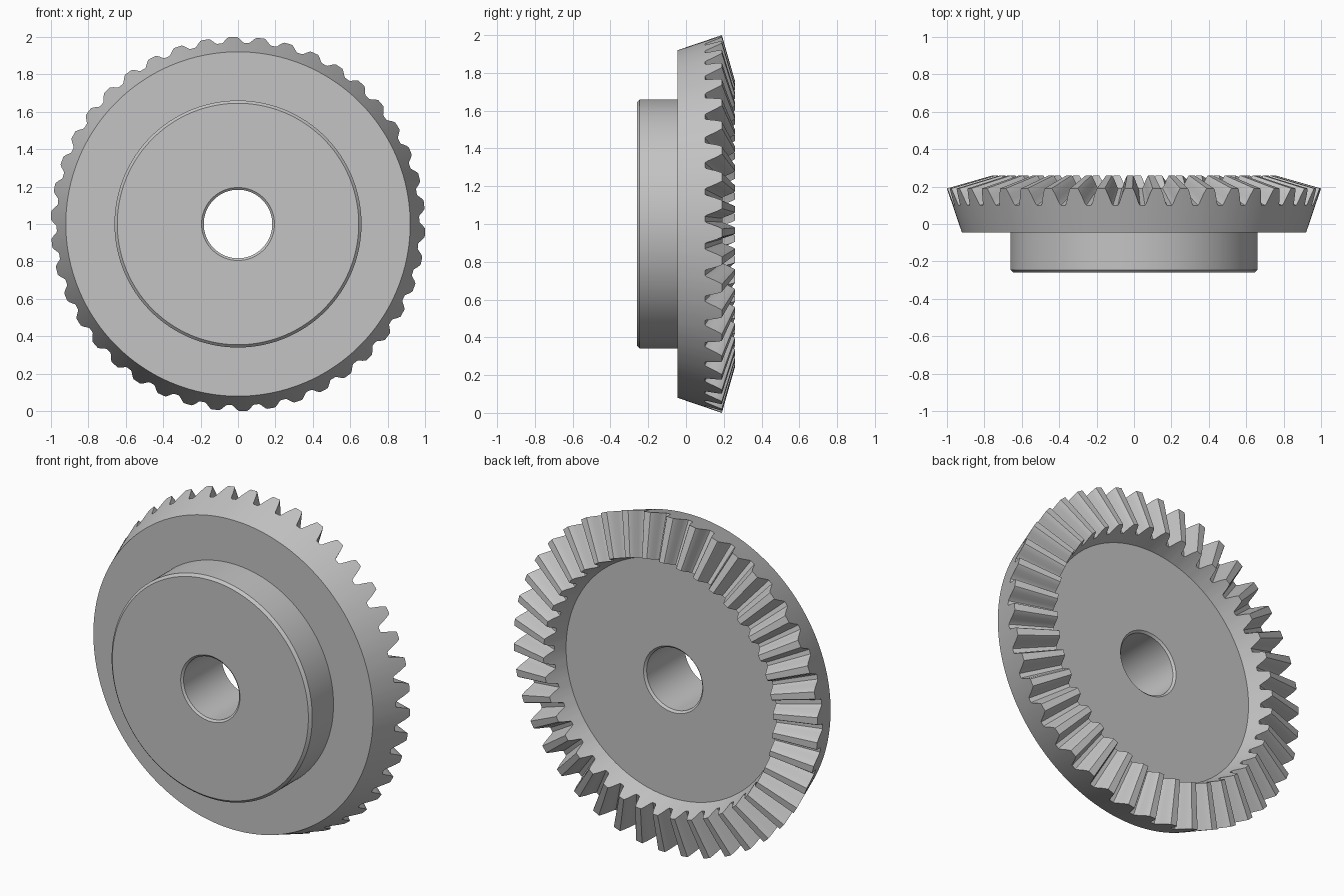
import bpy, bmesh, math
from mathutils import Vector

cube = bpy.data.objects.get("Cube")
if cube:
    bpy.data.objects.remove(cube, do_unlink=True)

TEETH = 42
PITCH = 2 * math.pi / TEETH
PHASE = math.radians(91.6)

# One tooth across a pitch: (fraction of pitch, fraction of tooth height)
HALF = [(0.41, 0), (0.365, 0.1), (0.31, 0.35), (0.245, 0.65), (0.165, 0.95), (0.14, 1)]
TOOTH = [(-a, h) for a, h in HALF] + [(0, 1)] + [(a, h) for a, h in reversed(HALF)] + [(0.5, 0)]

# Closed section of the wheel: (y, radius) at the tooth root, and at the tooth tip
PLAIN_FRONT = [(-0.25, 0.183), (-0.26, 0.195), (-0.26, 0.645), (-0.245, 0.66),
               (-0.045, 0.66), (-0.045, 0.92)]
PLAIN_BACK = [(0.12, 0.705), (0.12, 0.195), (0.108, 0.183)]
OUTER_END = ((0.10, 0.969), (0.19, 1.0))
INNER_END = ((0.192, 0.73), (0.26, 0.755))
section = [(p, p) for p in PLAIN_FRONT] + [OUTER_END, INNER_END] + [(p, p) for p in PLAIN_BACK]


def ring(bm, root, tip):
    """Loop of vertices about the wheel axis, following the tooth outline."""
    verts = []
    for i in range(TEETH):
        for a, h in TOOTH:
            t = PHASE + (i + a) * PITCH
            y, r = Vector(root).lerp(Vector(tip), h)
            verts.append(bm.verts.new((r * math.cos(t), y, 1 + r * math.sin(t))))
    return verts


# Bevel gear: hub, flange, teeth, recessed back and bore as one surface
bm = bmesh.new()
rings = [ring(bm, root, tip) for root, tip in section]
count = len(rings[0])
for k, a in enumerate(rings):
    b = rings[(k + 1) % len(rings)]
    for i in range(count):
        j = (i + 1) % count
        bm.faces.new((a[i], a[j], b[j], b[i]))
bmesh.ops.recalc_face_normals(bm, faces=bm.faces)
mesh = bpy.data.meshes.new("bevel_gear")
bm.to_mesh(mesh)
bm.free()
gear = bpy.data.objects.new("bevel_gear", mesh)
bpy.context.collection.objects.link(gear)

# Plain grey metal
grey = bpy.data.materials.new("grey_metal")
grey.use_nodes = True
colour = (0.55, 0.55, 0.55, 1)
grey.diffuse_color = colour
grey.node_tree.nodes["Principled BSDF"].inputs["Base Color"].default_value = colour
mesh.materials.append(grey)

bpy.ops.object.select_all(action='DESELECT')
gear.select_set(True)
bpy.context.view_layer.objects.active = gear
bpy.ops.object.shade_smooth_by_angle(angle=math.radians(25))
